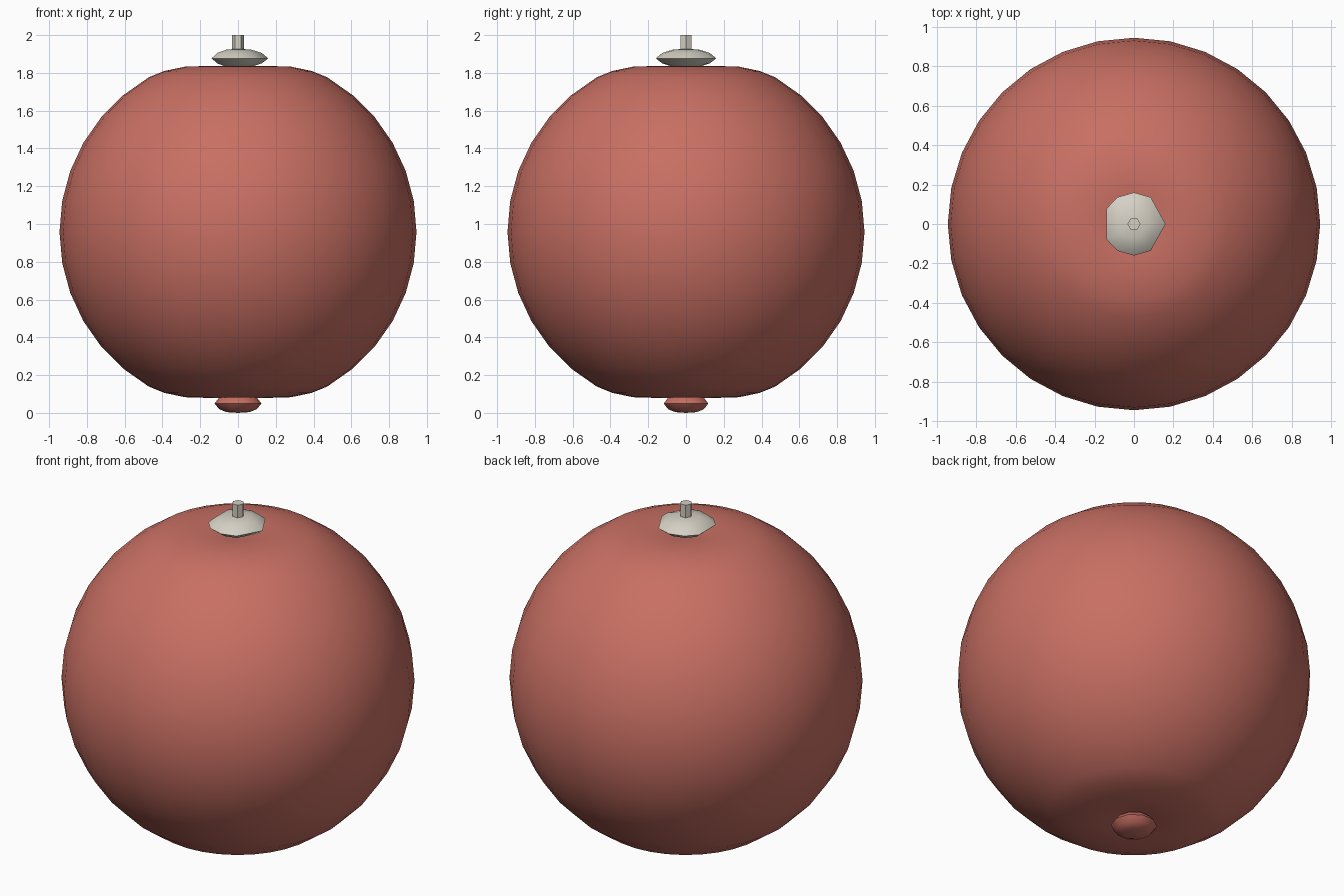
import bpy
import bmesh
from math import cos, sin, radians, sqrt

if "Cube" in bpy.data.objects:
    bpy.data.objects.remove(bpy.data.objects["Cube"], do_unlink=True)


def material(name, colour):
    mat = bpy.data.materials.new(name)
    mat.use_nodes = True
    mat.diffuse_color = (*colour, 1)
    mat.node_tree.nodes["Principled BSDF"].inputs["Base Color"].default_value = (*colour, 1)
    return mat


def even(sides):
    return [360 * i / sides for i in range(sides)]


def lathe(name, profile, angles, mat, sharp=40):
    """Spin a (radius, height) profile, listed bottom to top, about z."""
    bm = bmesh.new()
    rings = []
    for r, z in profile:
        if r == 0:
            rings.append([bm.verts.new((0, 0, z))] * len(angles))
        else:
            rings.append([bm.verts.new((r * cos(radians(a)), r * sin(radians(a)), z))
                          for a in angles])
    for low, high in zip(rings, rings[1:]):
        for i in range(len(angles)):
            j = (i + 1) % len(angles)
            corners = dict.fromkeys((low[i], low[j], high[j], high[i]))
            bm.faces.new(list(corners))
    bmesh.ops.recalc_face_normals(bm, faces=bm.faces)
    mesh = bpy.data.meshes.new(name)
    bm.to_mesh(mesh)
    bm.free()
    mesh.materials.append(mat)
    obj = bpy.data.objects.new(name, mesh)
    bpy.context.collection.objects.link(obj)
    bpy.ops.object.select_all(action='DESELECT')
    obj.select_set(True)
    bpy.context.view_layer.objects.active = obj
    bpy.ops.object.shade_smooth_by_angle(angle=radians(sharp))
    return obj


red = material("dusty red", (0.58, 0.16, 0.125))
grey = material("warm grey", (0.66, 0.63, 0.55))

# Round body with flattened, slightly dimpled poles
RADIUS, CENTRE = 0.945, 0.958
half = [(RADIUS * cos(radians(a)), RADIUS * sin(radians(a))) for a in range(0, 61, 10)]
half += [(0.39, 0.852), (0.28, 0.875), (0.18, 0.878), (0.1, 0.87), (0, 0.855)]
body = [(r, CENTRE - h) for r, h in reversed(half[1:])]
body += [(r, CENTRE + h) for r, h in half]
lathe("body", body, even(32), red)

# Knob under the body
lathe("bottom_knob",
      [(0, 0), (0.06, 0.004), (0.1, 0.02), (0.124, 0.05),
       (0.1, 0.08), (0.06, 0.096), (0, 0.1)],
      even(10), red, 60)

# Flat cap on top with an uneven rim
rim = [0, 58, 90, 122, 151]
rim += [360 - a for a in reversed(rim[1:])]
lathe("top_cap",
      [(0, 1.828), (0.07, 1.832), (0.125, 1.85), (0.16, 1.877),
       (0.125, 1.906), (0.07, 1.923), (0, 1.928)],
      rim, grey, 60)

# Short six-sided stem
lathe("stem", [(0, 1.9), (0.033, 1.9), (0.033, 2), (0, 2)], even(6), grey)
